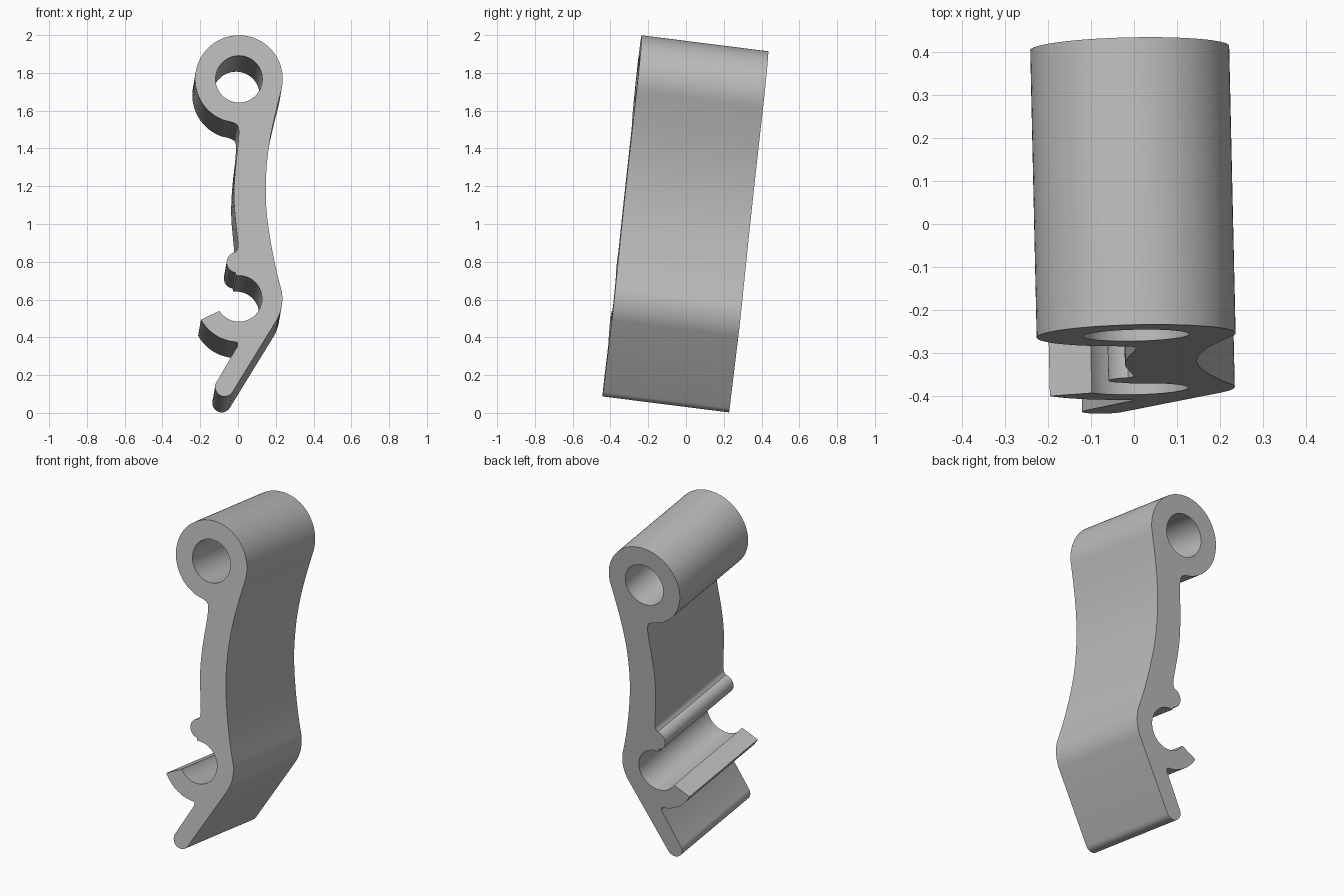
import bpy, bmesh
from math import cos, sin, radians
from mathutils import Vector

old = bpy.data.objects.get("Cube")
if old:
    bpy.data.objects.remove(old, do_unlink=True)

DEPTH = Vector((-0.015, 0.67, -0.0845))   # sweep direction of the tilted part
RING = (0.005, 1.767)
SOCKET = (0.005, 0.605)


def arc(centre, r, start, end, n):
    """Points on a circle, angles in degrees."""
    angles = [radians(start + (end - start) * i / n) for i in range(n + 1)]
    return [(centre[0] + r * cos(a), centre[1] + r * sin(a)) for a in angles]


def smooth_run(pts, n=6):
    """Catmull-Rom curve through the points."""
    p = [Vector(q) for q in [pts[0], *pts, pts[-1]]]
    out = []
    for a, b, c, d in zip(p, p[1:], p[2:], p[3:]):
        for i in range(n):
            t = i / n
            out.append(tuple(0.5 * (2 * b + (c - a) * t + (2 * a - 5 * b + 4 * c - d) * t * t
                                    + (3 * b - a - 3 * c + d) * t ** 3)))
    return out + [tuple(p[-1])]


def front_point(x, z):
    """Place a profile point on the leaning front plane."""
    return Vector((x, -0.45 + 0.1076 * z + 0.022 * x, z))


# Profile pieces, counter-clockwise from the right of the hinge ring
ring = arc(RING, 0.232, -12, 250, 60)
inner_edge = smooth_run([ring[-1], (-0.02, 1.534), (0.002, 1.51), (0.002, 1.44), (-0.016, 1.27),
                         (-0.021, 1.13), (-0.01, 0.99), (0, 0.885), (-0.014, 0.85)])
bump = arc((-0.005, 0.797), 0.055, 110, 260, 16)
socket = arc(SOCKET, 0.122, 97, -148, 40)
hook = arc(SOCKET, 0.23, 209, 262, 16)
notch = smooth_run([hook[-1], (-0.004, 0.372), (-0.004, 0.352)], 4)
tip = arc((-0.071, 0.137), 0.05, 150, 330, 16)
elbow = arc(SOCKET, 0.23, -30, 10, 12)
outer_edge = smooth_run([elbow[-1], (0.202, 0.76), (0.174, 0.9), (0.153, 1.05), (0.147, 1.18),
                         (0.153, 1.32), (0.172, 1.46), (0.202, 1.6), ring[0]])
outline = (ring + inner_edge[1:] + bump + socket + hook + notch[1:]
           + tip + elbow + outer_edge[1:-1])
pin_hole = arc(RING, 0.124, 0, 360, 48)[:-1]

# Fill the profile around the hole and sweep it backwards
bm = bmesh.new()
edges = []
for loop in (outline, pin_hole):
    verts = [bm.verts.new(front_point(*p)) for p in loop]
    edges += [bm.edges.new((v, verts[i - 1])) for i, v in enumerate(verts)]
bmesh.ops.triangle_fill(bm, edges=edges, use_beauty=True)
swept = bmesh.ops.extrude_face_region(bm, geom=bm.faces[:], use_keep_orig=True)
moved = [g for g in swept["geom"] if isinstance(g, bmesh.types.BMVert)]
bmesh.ops.translate(bm, verts=moved, vec=DEPTH)
bmesh.ops.recalc_face_normals(bm, faces=bm.faces[:])
mesh = bpy.data.meshes.new("clip_lever")
bm.to_mesh(mesh)
bm.free()

lever = bpy.data.objects.new("clip_lever", mesh)
bpy.context.collection.objects.link(lever)

# Plain grey
grey = bpy.data.materials.new("plain_grey")
grey.use_nodes = True
colour = (0.5, 0.5, 0.5, 1)
grey.diffuse_color = colour
grey.node_tree.nodes["Principled BSDF"].inputs["Base Color"].default_value = colour
mesh.materials.append(grey)

bpy.ops.object.select_all(action="DESELECT")
lever.select_set(True)
bpy.context.view_layer.objects.active = lever
bpy.ops.object.shade_smooth_by_angle(angle=radians(30))
